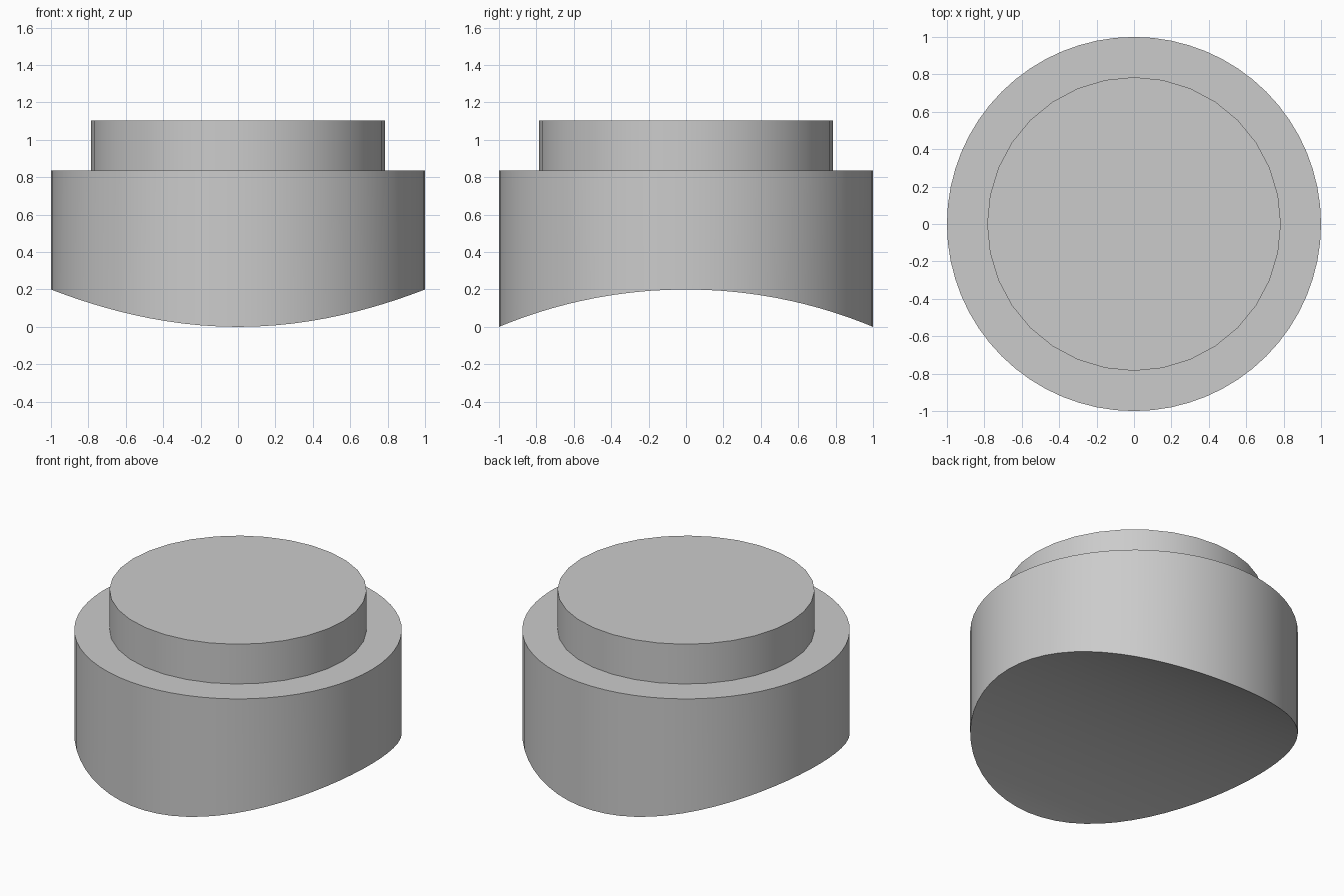
import bpy
import bmesh
import math

cube = bpy.data.objects.get("Cube")
if cube:
    bpy.data.objects.remove(cube, do_unlink=True)

SADDLE_R = 2.6      # radius of the hollow under the base
SADDLE_TOP = 0.2    # height of its crown
LEDGE, TOP = 0.835, 1.103

grey = bpy.data.materials.new("light grey")
grey.use_nodes = True
grey.diffuse_color = (0.6, 0.6, 0.6, 1)
grey.node_tree.nodes["Principled BSDF"].inputs["Base Color"].default_value = (0.6, 0.6, 0.6, 1)


def saddle(y):
    return SADDLE_TOP - SADDLE_R + math.sqrt(SADDLE_R ** 2 - y * y)


def drum(name, radius, segments, top, bottom):
    """Round drum whose underside height follows bottom(y)."""
    bm = bmesh.new()
    lower, upper = [], []
    for i in range(segments):
        a = 2 * math.pi * i / segments + math.pi / 2
        x, y = radius * math.cos(a), radius * math.sin(a)
        lower.append(bm.verts.new((x, y, bottom(y))))
        upper.append(bm.verts.new((x, y, top)))
    bm.faces.new(upper)
    for i in range(segments):
        j = (i + 1) % segments
        bm.faces.new((lower[i], lower[j], upper[j], upper[i]))
    # underside: strips across x between mirrored rim points
    for i in range(segments // 2):
        ring = [lower[i], lower[i + 1], lower[-i - 1], lower[-i % segments]]
        bm.faces.new(list(dict.fromkeys(ring)))
    bmesh.ops.recalc_face_normals(bm, faces=bm.faces)
    mesh = bpy.data.meshes.new(name)
    bm.to_mesh(mesh)
    bm.free()
    mesh.materials.append(grey)
    obj = bpy.data.objects.new(name, mesh)
    bpy.context.collection.objects.link(obj)
    bpy.ops.object.select_all(action='DESELECT')
    obj.select_set(True)
    bpy.context.view_layer.objects.active = obj
    bpy.ops.object.shade_smooth_by_angle(angle=math.radians(30))
    return obj


# wide base with a hollow underside, and the narrower cap on it
drum("saddle_base", 1.0, 64, LEDGE, saddle)
drum("cap", 0.785, 32, TOP, lambda y: LEDGE)
